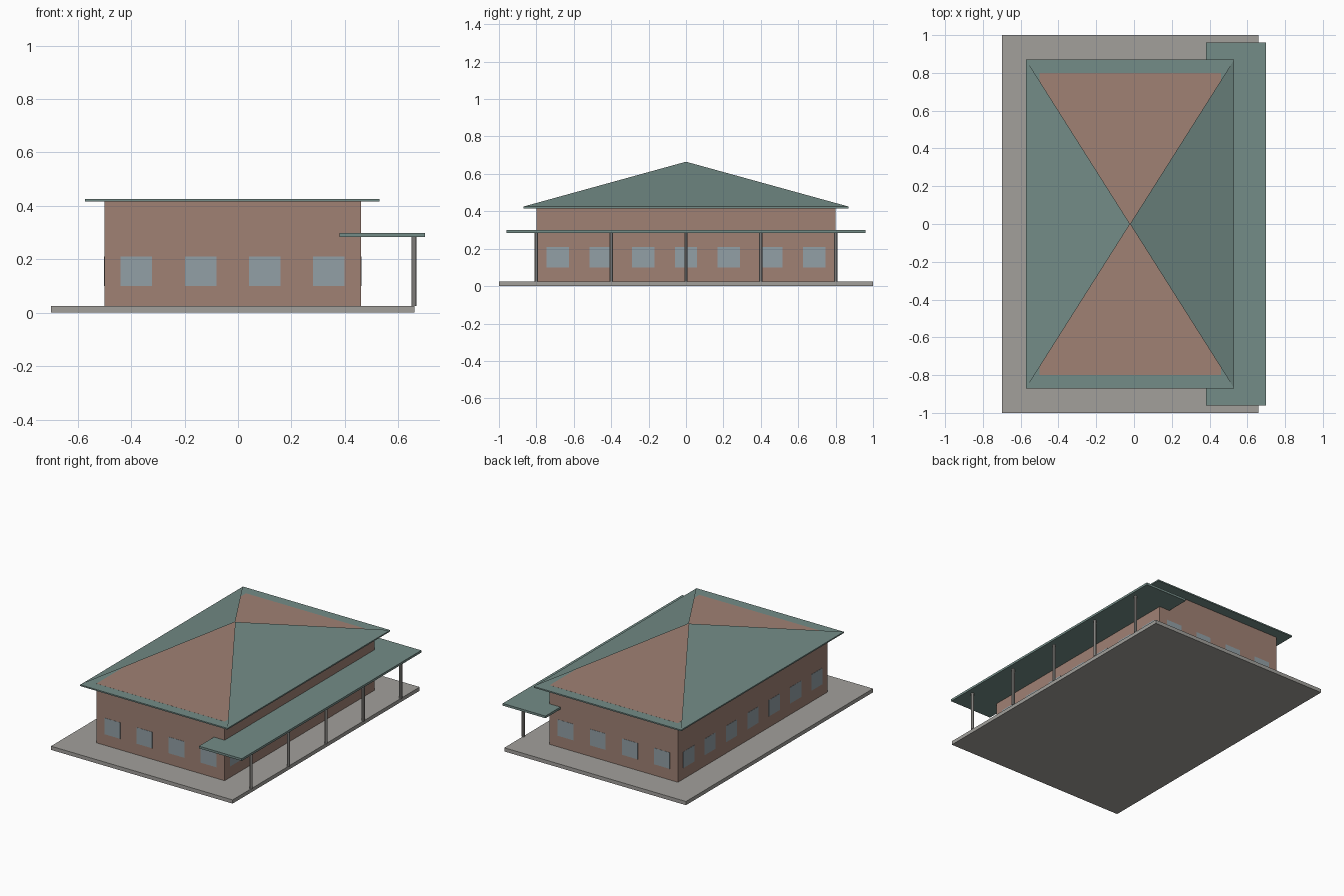
import bpy, bmesh
from math import pi

if "Cube" in bpy.data.objects:
    bpy.data.objects.remove(bpy.data.objects["Cube"])


def material(name, rgb):
    m = bpy.data.materials.new(name)
    m.diffuse_color = (*rgb, 1)
    m.use_nodes = True
    m.node_tree.nodes["Principled BSDF"].inputs["Base Color"].default_value = m.diffuse_color
    return m


BRICK = material("brick", (0.35, 0.22, 0.175))
GREEN = material("green_roofing", (0.175, 0.265, 0.245))
STONE = material("stone", (0.36, 0.35, 0.33))
GLASS = material("glass", (0.29, 0.35, 0.38))


def mesh_object(name, verts, faces, mat):
    me = bpy.data.meshes.new(name)
    me.from_pydata(verts, [], faces)
    me.materials.append(mat)
    ob = bpy.data.objects.new(name, me)
    bpy.context.collection.objects.link(ob)
    return ob


def box(name, x, y, z, mat):
    bm = bmesh.new()
    bmesh.ops.create_cube(bm, size=1)
    for v in bm.verts:
        v.co = [lo + (c + 0.5) * (hi - lo) for c, (lo, hi) in zip(v.co, (x, y, z))]
    ob = mesh_object(name, [], [], mat)
    bm.to_mesh(ob.data)
    bm.free()
    return ob


# Ground slab, wall block and flat eaves
X0, X1, Y = -0.5, 0.46, 0.8
EX0, EX1, EY, TOP = -0.572, 0.53, 0.87, 0.425
box("base_slab", (-0.70, 0.66), (-1, 1), (0, 0.025), STONE)
box("walls", (X0, X1), (-Y, Y), (0.025, TOP + 0.0004), BRICK)
box("eaves", (EX0, EX1), (-EY, EY), (0.416, TOP), GREEN)

# Two sloping roof sheets, open at the front and back
apex = ((EX0 + EX1) / 2, 0, 0.665)
mesh_object("roof_right", [(EX1, -EY, TOP), (EX1, EY, TOP), apex], [(0, 1, 2)], GREEN)
mesh_object("roof_left", [(EX0, EY, TOP), (EX0, -EY, TOP), apex], [(0, 1, 2)], GREEN)

# Porch canopy and its row of round posts
box("canopy", (0.38, 0.70), (-0.96, 0.96), (0.284, 0.299), GREEN)
for i in range(5):
    bpy.ops.mesh.primitive_cylinder_add(vertices=8, radius=0.01, depth=0.264,
                                        location=(0.658, -0.8 + 0.4 * i, 0.157),
                                        rotation=(0, 0, pi / 8))
    post = bpy.context.object
    post.name = f"porch_post_{i + 1}"
    post.data.materials.append(STONE)

# Window panes on all four walls
Z, H, D = (0.10, 0.21), 0.059, 0.0015
for i in range(4):
    cx = -0.38 + 0.24 * i
    box(f"front_window_{i + 1}", (cx - H, cx + H), (-Y - D, -Y + D), Z, GLASS)
    box(f"back_window_{i + 1}", (cx - H, cx + H), (Y - D, Y + D), Z, GLASS)
for i in range(7):
    cy = (i - 3) * 0.2286
    box(f"right_window_{i + 1}", (X1 - D, X1 + D), (cy - H, cy + H), Z, GLASS)
    box(f"left_window_{i + 1}", (X0 - D, X0 + D), (cy - H, cy + H), Z, GLASS)
